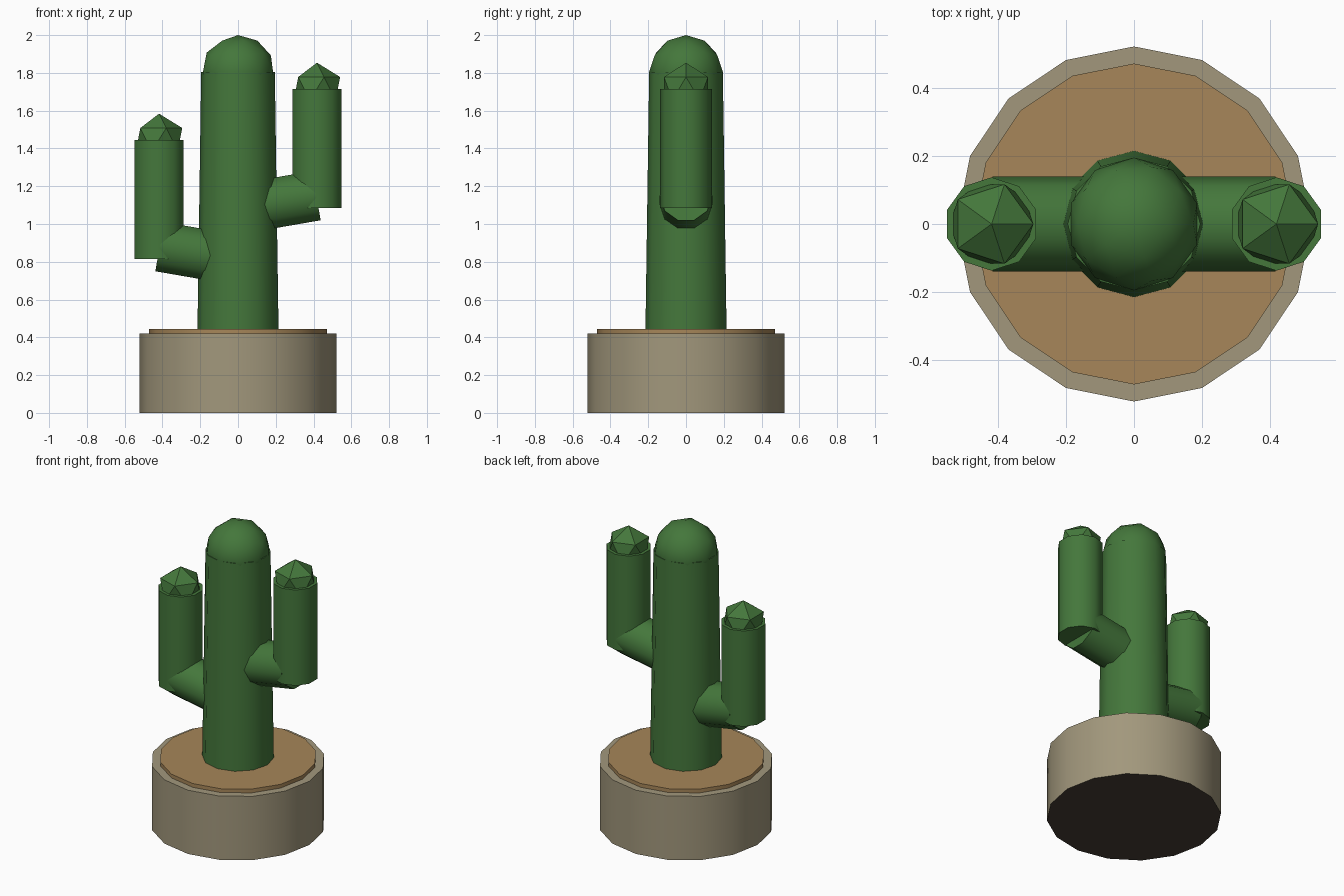
import bpy, math
from mathutils import Vector

if "Cube" in bpy.data.objects:
    bpy.data.objects.remove(bpy.data.objects["Cube"])


def material(name, rgb):
    m = bpy.data.materials.new(name)
    m.diffuse_color = (*rgb, 1)
    m.use_nodes = True
    m.node_tree.nodes["Principled BSDF"].inputs["Base Color"].default_value = m.diffuse_color
    return m


green = material("cactus green", (0.058, 0.185, 0.044))
clay = material("pot stone", (0.36, 0.312, 0.202))
sand = material("sandy soil", (0.385, 0.24, 0.1))
dark = material("dark pot base", (0.064, 0.049, 0.036))


def finish(name, mat, smooth):
    ob = bpy.context.object
    ob.name = name
    ob.data.materials.append(mat)
    if smooth:
        bpy.ops.object.shade_smooth_by_angle(angle=math.radians(40))
    return ob


def tube(name, mat, start, end, r1, r2, sides):
    """Capped tapered cylinder between two points."""
    a, b = Vector(start), Vector(end)
    d = b - a
    tilt = math.atan2(d.x, d.z)
    bpy.ops.mesh.primitive_cone_add(vertices=sides, radius1=r1, radius2=r2,
                                    depth=d.length, location=(a + b) / 2,
                                    rotation=(0, tilt, 0))
    return finish(name, mat, True)


def ball(name, loc, r, level, smooth):
    bpy.ops.mesh.primitive_ico_sphere_add(subdivisions=level, radius=r, location=loc)
    return finish(name, green, smooth)


# Pot with dark underside, and soil
pot = tube("pot", clay, (0, 0, 0), (0, 0, 0.42), 0.521, 0.521, 16)
pot.data.materials.append(dark)
for p in pot.data.polygons:
    if p.normal.z < -0.5:
        p.material_index = 1
tube("soil", sand, (0, 0, 0.37), (0, 0, 0.445), 0.471, 0.471, 16)

# Trunk with rounded top
tube("trunk", green, (0, 0, 0.42), (0, 0, 1.805), 0.215, 0.195, 12)
ball("trunk_dome", (0, 0, 1.805), 0.195, 2, True)

# Arms: tilted elbow, upright cylinder, faceted tip
for side, s, dz in (("right", 1, 0), ("left", -1, -0.27)):
    tube(side + "_elbow", green, (s * 0.08, 0, 1.092 + dz),
         (s * 0.415, 0, 1.150 + dz), 0.139, 0.139, 10)
    tube(side + "_arm", green, (s * 0.418, 0, 1.085 + dz),
         (s * 0.418, 0, 1.715 + dz), 0.137, 0.137, 10)
    ball(side + "_arm_tip", (s * 0.418, 0, 1.717 + dz), 0.137, 1, False)
